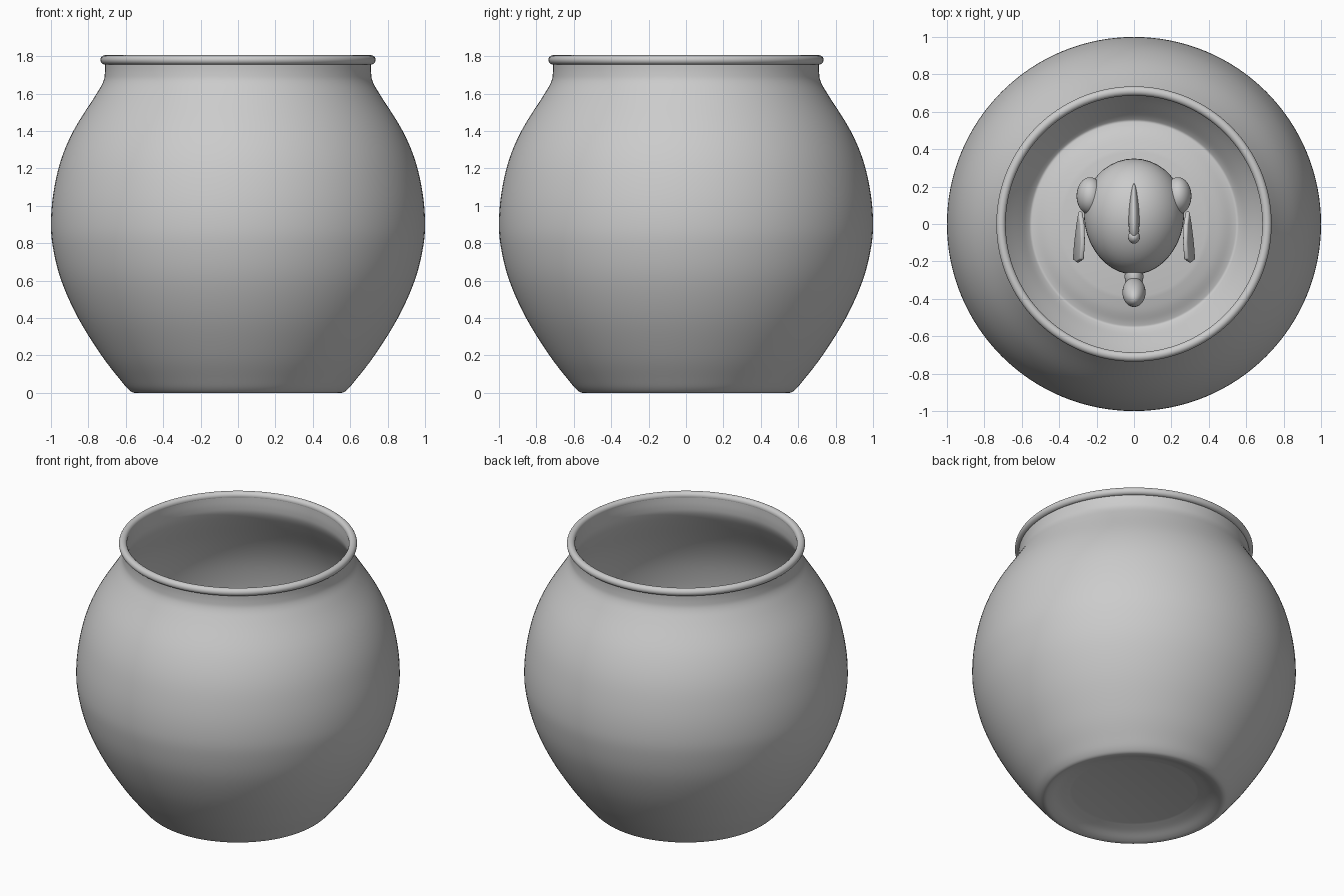
import bpy, bmesh, math
from mathutils import Vector, Matrix

cube = bpy.data.objects.get("Cube")
if cube:
    bpy.data.objects.remove(cube, do_unlink=True)

GREY = (0.6, 0.6, 0.6, 1)
grey = bpy.data.materials.new("plain grey")
grey.use_nodes = True
grey.diffuse_color = GREY
grey.node_tree.nodes["Principled BSDF"].inputs["Base Color"].default_value = GREY


def finish(name, bm, angle=40):
    """Turn a bmesh into a smooth grey object."""
    bmesh.ops.recalc_face_normals(bm, faces=bm.faces)
    mesh = bpy.data.meshes.new(name)
    bm.to_mesh(mesh)
    bm.free()
    ob = bpy.data.objects.new(name, mesh)
    bpy.context.collection.objects.link(ob)
    mesh.materials.append(grey)
    bpy.ops.object.select_all(action='DESELECT')
    ob.select_set(True)
    bpy.context.view_layer.objects.active = ob
    bpy.ops.object.shade_smooth_by_angle(angle=math.radians(angle))
    return ob


def smooth_path(points, steps=5):
    """Catmull-Rom curve through the points."""
    p = [Vector(q) for q in points]
    p = [2 * p[0] - p[1]] + p + [2 * p[-1] - p[-2]]
    out = []
    for a, b, c, d in zip(p, p[1:], p[2:], p[3:]):
        for i in range(steps):
            t = i / steps
            out.append(0.5 * (2 * b + (c - a) * t + (2 * a - 5 * b + 4 * c - d) * t ** 2
                              + (3 * b - a - 3 * c + d) * t ** 3))
    return out + [p[-2]]


def offset(path, dist):
    """Shift a profile to its left-hand side."""
    out = []
    for i, q in enumerate(path):
        d = (path[min(i + 1, len(path) - 1)] - path[max(i - 1, 0)]).normalized()
        out.append(Vector((max(q.x - d.y * dist, 0), q.y + d.x * dist)))
    return out


def lathe(name, profile, closed=False, angle=40, segments=128):
    bm = bmesh.new()
    verts = [bm.verts.new((r, 0, z)) for r, z in profile]
    edges = [bm.edges.new(e) for e in zip(verts, verts[1:])]
    if closed:
        edges.append(bm.edges.new((verts[-1], verts[0])))
    bmesh.ops.spin(bm, geom=verts + edges, axis=(0, 0, 1), cent=(0, 0, 0),
                   angle=math.tau, steps=segments)
    bmesh.ops.remove_doubles(bm, verts=bm.verts, dist=0.0005)
    return finish(name, bm, angle)


def ball(name, centre, size, tilt=0, taper=0):
    """Ellipsoid, tilted about x, narrowed towards -y by taper."""
    bm = bmesh.new()
    bmesh.ops.create_uvsphere(bm, u_segments=40, v_segments=24, radius=1)
    for v in bm.verts:
        k = 1 + taper * v.co.y
        v.co = Vector((v.co.x * k * size[0], v.co.y * size[1], v.co.z * k * size[2]))
    bm.transform(Matrix.Translation(centre) @ Matrix.Rotation(tilt, 4, 'X'))
    return finish(name, bm)


# Bowl: indented foot, round belly and narrow neck, with an even wall
foot = [(0, 0.05), (0.385, 0.05)]
wall = [(0.385, 0.05), (0.46, 0.03), (0.52, 0.006), (0.555, 0), (0.585, 0.018),
        (0.63, 0.07), (0.73, 0.2), (0.855, 0.4), (0.945, 0.6), (0.99, 0.78),
        (1.0, 0.92), (0.985, 1.08), (0.945, 1.25), (0.875, 1.41), (0.765, 1.585),
        (0.722, 1.66), (0.712, 1.71), (0.712, 1.775)]
outer = [Vector(foot[0])] + smooth_path(wall)
inner = offset(outer, 0.025)
lathe("bowl", outer + inner[::-1], angle=30)

# Rounded lip
lip = [(0.711 + 0.025 * math.cos(a), 1.78 + 0.025 * math.sin(a))
       for a in (math.tau * i / 20 for i in range(20))]
lathe("bowl_lip", lip, closed=True)

# Fish, hanging in the middle of the bowl and facing the back
Z = 0.85
ball("fish_body", (0, 0.04, Z), (0.268, 0.31, 0.27), taper=0.05)
ball("fish_tail_stem", (0, -0.28, Z), (0.05, 0.08, 0.07))
for name, s in (("upper", 1), ("lower", -1)):
    ball("fish_tail_" + name, (0, -0.365, Z + s * 0.08), (0.062, 0.07, 0.14), tilt=s * 0.3)
ball("fish_dorsal_fin", (0, 0.06, Z + 0.25), (0.028, 0.16, 0.08), tilt=-0.2, taper=-0.3)
ball("fish_dorsal_tip", (0, -0.07, Z + 0.28), (0.032, 0.035, 0.05))


def side_fin(name, side):
    """Thin fan-shaped fin, leaning outwards at the bottom."""
    fan = [(0.07, 0.0), (0.0, 0.05), (-0.1, 0.07), (-0.19, 0.05),
           (-0.205, -0.03), (-0.19, -0.1), (-0.1, -0.08), (0.0, -0.04)]
    bm = bmesh.new()
    bm.faces.new([bm.verts.new((side * (0.288 - 0.25 * z - 0.02 * y), y, Z - 0.03 + z))
                  for y, z in fan])
    ob = finish(name, bm)
    solid = ob.modifiers.new("thickness", 'SOLIDIFY')
    solid.thickness = 0.025
    solid.offset = 0
    bevel = ob.modifiers.new("soft edge", 'BEVEL')
    bevel.width = 0.008
    bevel.segments = 2


# Eyes and side fins on both sides
for label, side in (("left", 1), ("right", -1)):
    ball("fish_eye_" + label, (side * 0.235, 0.15, Z + 0.05), (0.072, 0.1, 0.1))
    side_fin("fish_side_fin_" + label, side)
